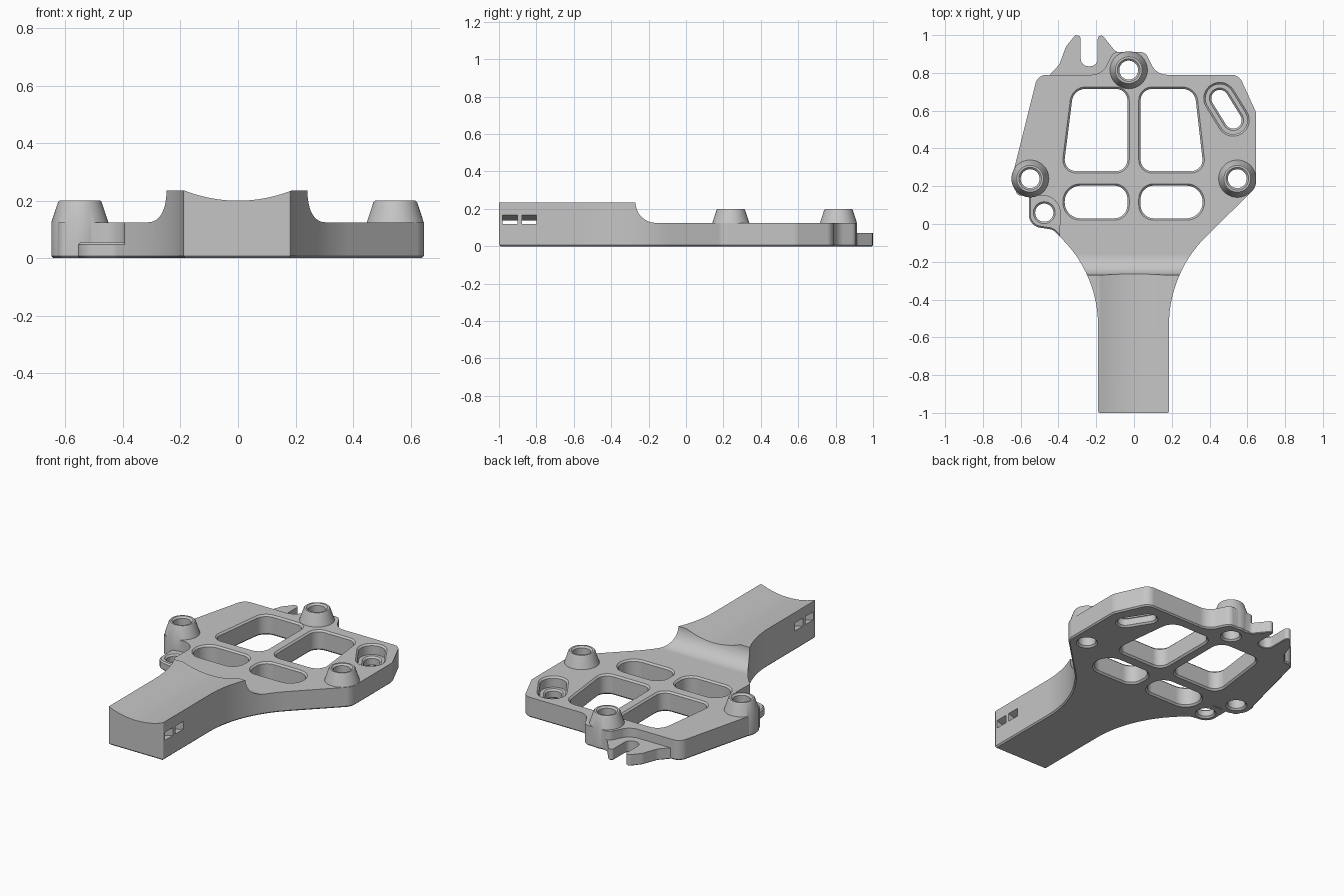
import bpy, bmesh, math
from mathutils import Vector

if "Cube" in bpy.data.objects:
    bpy.data.objects.remove(bpy.data.objects["Cube"])

grey = bpy.data.materials.new("cast_grey")
grey.use_nodes = True
colour = (0.56, 0.56, 0.56, 1)
grey.diffuse_color = colour
grey.node_tree.nodes["Principled BSDF"].inputs["Base Color"].default_value = colour

PLATE = 0.125      # plate thickness
ARM = 0.235        # arm height
EDGE = 0.008       # small edge chamfer


def rounded(corners, seg=10):
    """Closed outline from (x, y, radius) corners, counter-clockwise."""
    out = []
    for i, (x, y, r) in enumerate(corners):
        p = Vector((x, y))
        if not r:
            out.append(p)
            continue
        a = (Vector(corners[i - 1][:2]) - p).normalized()
        b = (Vector(corners[(i + 1) % len(corners)][:2]) - p).normalized()
        half = a.angle(b) / 2
        centre = p + (a + b).normalized() * (r / math.sin(half))
        start = p + a * (r / math.tan(half)) - centre
        sweep = math.pi - 2 * half
        turn = 1 if a.x * b.y - a.y * b.x < 0 else -1
        for k in range(seg + 1):
            t = turn * sweep * k / seg
            c, s = math.cos(t), math.sin(t)
            out.append(centre + Vector((start.x * c - start.y * s, start.x * s + start.y * c)))
    return out


def circle(x, y, r, seg=48):
    return [Vector((x + r * math.cos(2 * math.pi * k / seg), y + r * math.sin(2 * math.pi * k / seg)))
            for k in range(seg)]


def capsule(a, b, r, seg=16):
    """Long round-ended outline from a to b."""
    a, b = Vector(a), Vector(b)
    base = math.atan2(b.y - a.y, b.x - a.x) - math.pi / 2
    pts = []
    for centre, turn in ((b, 0), (a, math.pi)):
        for k in range(seg + 1):
            t = base + turn + math.pi * k / seg
            pts.append(centre + Vector((math.cos(t), math.sin(t))) * r)
    return pts


def offset(pts, d):
    out = []
    for i, p in enumerate(pts):
        e1 = (p - pts[i - 1]).normalized()
        e2 = (pts[(i + 1) % len(pts)] - p).normalized()
        n1, n2 = Vector((e1.y, -e1.x)), Vector((e2.y, -e2.x))
        out.append(p + (n1 + n2) * (d / (1 + n1.dot(n2))))
    return out


def prism(name, pts, rings, place=lambda u, v, w: (u, v, w)):
    """Solid from an outline stacked at (height, outward offset) rings."""
    bm = bmesh.new()
    loops = [[bm.verts.new(place(p.x, p.y, h)) for p in offset(pts, d)] for h, d in rings]
    bm.faces.new(loops[0][::-1])
    bm.faces.new(loops[-1])
    n = len(pts)
    for lo, hi in zip(loops, loops[1:]):
        for i in range(n):
            j = (i + 1) % n
            bm.faces.new((lo[i], lo[j], hi[j], hi[i]))
    bmesh.ops.recalc_face_normals(bm, faces=bm.faces)
    mesh = bpy.data.meshes.new(name)
    bm.to_mesh(mesh)
    bm.free()
    mesh.materials.append(grey)
    ob = bpy.data.objects.new(name, mesh)
    bpy.context.collection.objects.link(ob)
    return ob


def combine(target, tool, operation):
    bpy.context.view_layer.objects.active = target
    mod = target.modifiers.new(operation.lower(), "BOOLEAN")
    mod.operation, mod.solver, mod.object = operation, "EXACT", tool
    bpy.ops.object.modifier_apply(modifier=mod.name)
    bpy.data.objects.remove(tool)


def slab(top):
    return [(0, -EDGE), (EDGE, 0), (top - EDGE, 0), (top, -EDGE)]


def hole(top, c=0.01):
    return [(-c, 2 * c), (c, 0), (top - c, 0), (top + c, 2 * c)]


# Body: plate and handle share one outline
outline = rounded([
    (-0.19, -1, 0.01), (0.185, -1, 0.01), (0.185, -0.26, 0.66), (0.647, 0.195, 0.08),
    (0.647, 0.59, 0.08), (0.555, 0.79, 0.06), (0.12, 0.79, 0.09), (0.06, 0.91, 0.04),
    (-0.11, 0.91, 0.04), (-0.17, 0.79, 0.09), (-0.51, 0.79, 0.06), (-0.645, 0.25, 0.04),
    (-0.62, 0.15, 0.03), (-0.388, 0.15, 0.09), (-0.395, -0.065, 0.02), (-0.19, -0.27, 0.65)], 14)
body = prism("bracket_body", outline, [(0, -EDGE), (EDGE, 0), (ARM, 0)])

# Lower the plate, leaving a concave fillet up to the handle
r = ARM - PLATE
FOOT = -0.16
step = [Vector((FOOT - r, 0.4))]
step += [Vector((FOOT - r * math.cos(t), ARM - r * math.sin(t)))
         for t in (math.pi / 2 * k / 16 for k in range(17))]
step += [Vector((1.2, PLATE)), Vector((1.2, 0.4))]
combine(body, prism("step_cutter", step, [(-1, 0), (1, 0)], lambda u, v, w: (w, u, v)), "DIFFERENCE")

# Saddle groove along the handle
AXIS = 0.706
along_y = lambda u, v, w: (u, w, v)
combine(body, prism("saddle_cutter", circle(0, AXIS, 0.506, 160), [(-1.1, 0), (-0.1, 0)], along_y),
        "DIFFERENCE")

# Curved strap channels through the handle
spread = [-0.45 + 0.9 * k / 24 for k in range(25)]
arc = lambda rad, ts: [Vector((rad * math.sin(t), AXIS - rad * math.cos(t))) for t in ts]
channel = arc(0.616, spread) + arc(0.569, spread[::-1])
for y in (-0.98, -0.878):
    combine(body, prism("strap_cutter", channel, [(y, 0), (y + 0.08, 0)], along_y), "DIFFERENCE")

# Side tab and rear hook
tab = rounded([(-0.35, 0.16, 0), (-0.557, 0.16, 0), (-0.557, -0.01, 0.07), (-0.43, -0.03, 0.05),
               (-0.365, -0.095, 0), (-0.3, -0.1, 0)])
combine(body, prism("side_tab", tab, slab(0.055)), "UNION")
hook = rounded([(-0.05, 0.75, 0), (-0.05, 0.9, 0), (-0.1, 0.915, 0.03), (-0.192, 1.031, 0.018),
                (-0.192, 0.835, 0.04), (-0.282, 0.835, 0.04), (-0.282, 1.035, 0.02),
                (-0.36, 0.94, 0.06), (-0.395, 0.845, 0.06), (-0.45, 0.785, 0), (-0.45, 0.75, 0)], 8)
combine(body, prism("rear_hook", hook, [(0, -EDGE / 2), (EDGE / 2, 0), (0.07, 0)]), "UNION")

# Tapered bosses with through holes
for x, y in ((-0.55, 0.24), (0.547, 0.24), (-0.028, 0.815)):
    boss = [(0, -EDGE), (EDGE, 0), (PLATE, 0), (0.195, -0.023), (0.2, -0.028)]
    combine(body, prism("boss", circle(x, y, 0.099), boss), "UNION")
    combine(body, prism("boss_hole", circle(x, y, 0.05), hole(0.2)), "DIFFERENCE")
combine(body, prism("tab_hole", circle(-0.475, 0.06, 0.048), hole(0.055)), "DIFFERENCE")

# Four rounded windows
windows = [
    [(-0.375, 0.28, 0.06), (-0.035, 0.28, 0.06), (-0.035, 0.715, 0.06), (-0.32, 0.715, 0.07)],
    [(0.035, 0.28, 0.06), (0.37, 0.28, 0.06), (0.32, 0.715, 0.07), (0.035, 0.715, 0.06)],
    [(-0.367, 0.03, 0.085), (-0.035, 0.03, 0.07), (-0.035, 0.203, 0.07), (-0.367, 0.203, 0.085)],
    [(0.035, 0.03, 0.07), (0.363, 0.03, 0.085), (0.363, 0.203, 0.085), (0.035, 0.203, 0.07)]]
for w in windows:
    combine(body, prism("window_cutter", rounded(w), hole(PLATE)), "DIFFERENCE")

# Slanted slot with a wider recess
ends = (0.454, 0.665), (0.525, 0.55)
combine(body, prism("slot_recess", capsule(*ends, 0.075), [(0.06, 0), (0.115, 0), (0.135, 0.02)]),
        "DIFFERENCE")
combine(body, prism("slot_cutter", capsule(*ends, 0.045), hole(0.06)), "DIFFERENCE")

# Smooth curves, crisp edges
bpy.ops.object.select_all(action="DESELECT")
body.select_set(True)
bpy.context.view_layer.objects.active = body
bpy.ops.object.shade_smooth_by_angle(angle=math.radians(30))
weighted = body.modifiers.new("even_shading", "WEIGHTED_NORMAL")
weighted.keep_sharp = True
